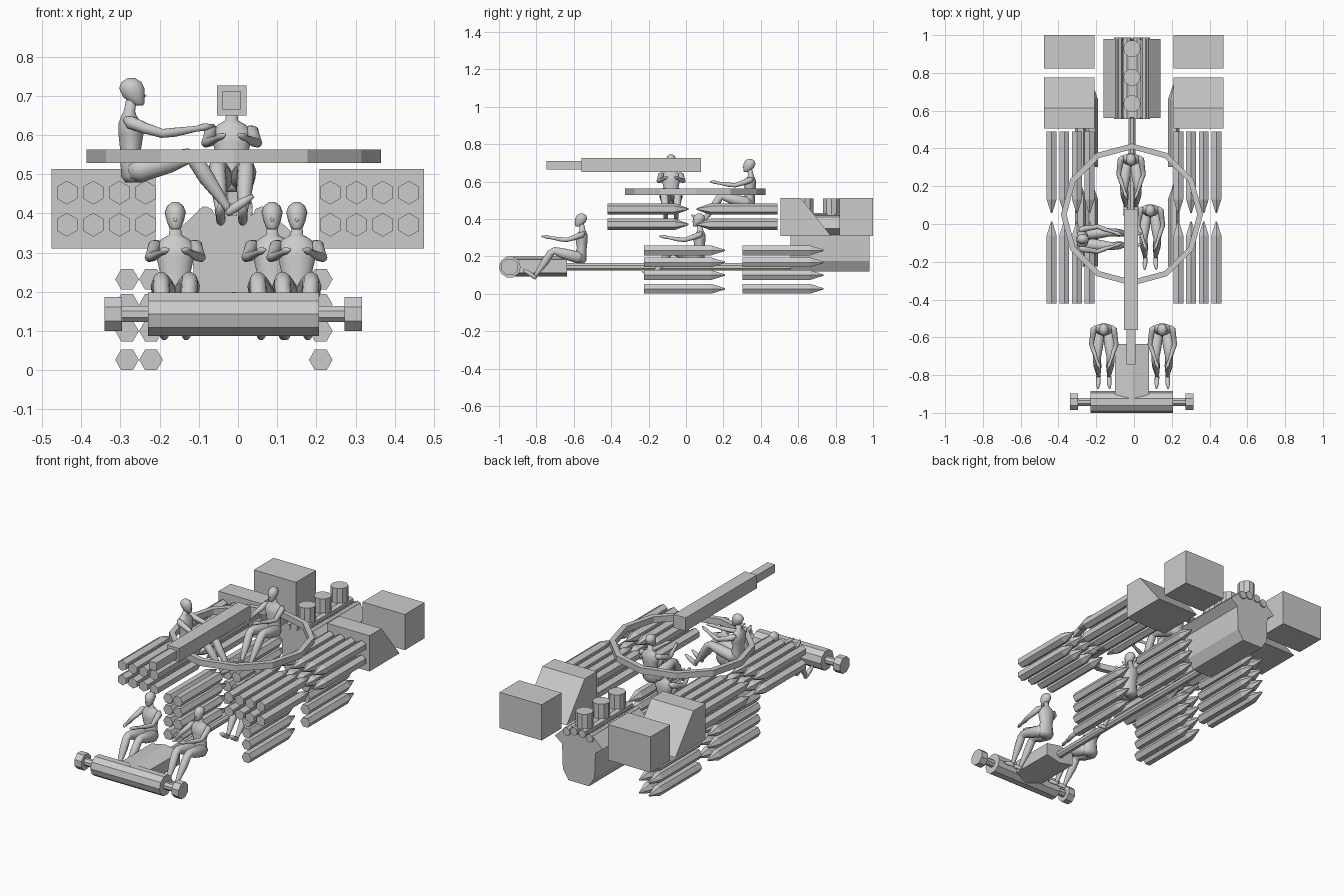
import bpy, bmesh, math
from mathutils import Vector

if "Cube" in bpy.data.objects:
    bpy.data.objects.remove(bpy.data.objects["Cube"])

CX = -0.011  # centre line of the drive train


def loft(bm, rings, closed=False):
    """Skin a list of equal-length rings; cap the ends or close the loop."""
    vs = [[bm.verts.new(p) for p in r] for r in rings]
    n = len(vs[0])
    pairs = list(zip(vs, vs[1:])) + ([(vs[-1], vs[0])] if closed else [])
    for a, b in pairs:
        for i in range(n):
            bm.faces.new((a[i], a[(i + 1) % n], b[(i + 1) % n], b[i]))
    if not closed:
        bm.faces.new(vs[0])
        bm.faces.new(vs[-1])


def finish(name, bm, smooth=False):
    bmesh.ops.recalc_face_normals(bm, faces=bm.faces)
    me = bpy.data.meshes.new(name)
    bm.to_mesh(me)
    bm.free()
    if smooth:
        me.shade_smooth()
    return place(name, me)


def place(name, me, loc=(0, 0, 0), turn=0):
    ob = bpy.data.objects.new(name, me)
    ob.location = loc
    ob.rotation_euler.z = turn
    bpy.context.collection.objects.link(ob)
    return ob


def ngon(u, v, r, n, phase=0.0):
    return [(u + r * math.cos(phase + math.tau * i / n),
             v + r * math.sin(phase + math.tau * i / n)) for i in range(n)]


AXES = {'X': lambda u, v, t: (t, u, v),
        'Y': lambda u, v, t: (u, t, v),
        'Z': lambda u, v, t: (u, v, t)}


def prism(name, profile, axis, a, b):
    bm = bmesh.new()
    loft(bm, [[AXES[axis](u, v, t) for u, v in profile] for t in (a, b)])
    return finish(name, bm)


def rect(u0, u1, v0, v1):
    return [(u0, v0), (u1, v0), (u1, v1), (u0, v1)]


# Gun and turret ring
prism("gun_breech", rect(-0.054, 0.022, 0.65, 0.726), 'Y', -0.56, 0.08)
prism("gun_barrel", rect(-0.039, 0.008, 0.665, 0.711), 'Y', -0.745, -0.56)
bm = bmesh.new()
loft(bm, [[(x, y, z) for x, y in ngon(CX, 0.05, r, 12)]
          for r, z in ((0.376, 0.529), (0.376, 0.563), (0.346, 0.563), (0.346, 0.529))], True)
finish("turret_ring", bm)

# Transmission, final drives and drive shaft
TY, TZ = -0.942, 0.143
prism("transmission", ngon(TY, TZ, 0.058, 10), 'X', -0.229, 0.206)
prism("output_shaft", ngon(TY, TZ, 0.022, 8, math.pi / 8), 'X', -0.32, 0.295)
for side, a, b in (("left", -0.34, -0.296), ("right", 0.272, 0.316)):
    prism("final_drive_" + side, ngon(TY, TZ, 0.047, 8, math.pi / 8), 'X', a, b)
half = [(0.09, 0.112), (0.09, 0.182)]
prism("gearbox", [(CX, 0.092)] + [(CX + x, z) for x, z in half] + [(CX, 0.2)]
      + [(CX - x, z) for x, z in reversed(half)], 'Y', -0.95, -0.635)
prism("drive_shaft", ngon(CX, 0.144, 0.021, 8, math.pi / 8), 'Y', -0.64, 0.57)

# Engine: block with two banks, cam tubes and three filters
half = [(0.065, 0.118), (0.1, 0.175), (0.105, 0.315), (0.15, 0.35), (0.078, 0.418), (0.045, 0.395)]
prism("engine_block", [(CX + x, z) for x, z in half]
      + [(CX - x, z) for x, z in reversed(half)], 'Y', 0.56, 0.98)
prism("engine_deck", rect(CX - 0.048, CX + 0.048, 0.37, 0.425), 'Y', 0.565, 0.975)
for i, (dx, z) in enumerate(((-0.072, 0.395), (-0.026, 0.408), (0.026, 0.408), (0.072, 0.395))):
    prism(f"cam_tube_{i}", ngon(CX + dx, z, 0.023, 8), 'Y', 0.557, 0.988)
for i, y in enumerate((0.637, 0.777, 0.928)):
    prism(f"air_filter_{i}", ngon(CX, y, 0.046, 10), 'Z', 0.42, 0.51)

# Radiators and fan boxes on both sides
for side, a, b in (("left", -0.476, -0.21), ("right", 0.208, 0.474)):
    prism("radiator_" + side, [(0.505, 0.31), (0.775, 0.31), (0.613, 0.513), (0.505, 0.513)], 'X', a, b)
    prism("fan_box_" + side, rect(0.822, 1.0, 0.31, 0.513), 'X', a, b)


def shells(name, xs, zs, y0, direction, phase):
    bm = bmesh.new()
    for x in xs:
        for z in zs:
            loft(bm, [[(u, y0 + direction * t, v) for u, v in ngon(x, z, r, 6, phase)]
                      for r, t in ((0.0302, 0), (0.0302, 0.36), (0.004, 0.433))])
    finish(name, bm)


# Stowed ammunition
for side, s in (("left", -1), ("right", 1)):
    xs = [s * (0.235 + 0.067 * i) for i in range(4)]
    shells("upper_shells_front_" + side, xs, (0.371, 0.453), -0.42, 1, math.pi / 6)
    shells("upper_shells_rear_" + side, xs, (0.371, 0.453), 0.49, -1, math.pi / 6)
for side, xs in (("left", (-0.283, -0.222)), ("right", (0.211,))):
    for pos, y in (("front", -0.225), ("rear", 0.303)):
        shells(f"lower_shells_{pos}_{side}", xs, (0.0265, 0.1, 0.168, 0.232), y, 1, 0)


def limb(bm, pts, n=10):
    """Round tube through (x, forward, height, radius) points."""
    ps = [Vector((x, -f, h)) for x, f, h, r in pts]
    rings = []
    for i, p in enumerate(ps):
        t = ps[min(i + 1, len(ps) - 1)] - ps[max(i - 1, 0)]
        q = t.to_track_quat('Z', 'Y')
        rings.append([p + q @ Vector((u, v, 0)) for u, v in ngon(0, 0, pts[i][3], n)])
    loft(bm, rings)


def stack(bm, secs, n=14):
    """Body of horizontal ellipses given as (forward, height, half width, half depth)."""
    loft(bm, [[(rx * u, -f + ry * v, h) for u, v in ngon(0, 0, 1, n)] for f, h, rx, ry in secs])


# Seated crew figure
bm = bmesh.new()
stack(bm, [(0, 0, 0.032, 0.022), (0, 0.015, 0.046, 0.033), (-0.002, 0.045, 0.045, 0.032),
           (-0.008, 0.082, 0.038, 0.027), (-0.007, 0.125, 0.048, 0.033), (-0.01, 0.152, 0.052, 0.029),
           (-0.012, 0.172, 0.034, 0.019), (-0.011, 0.182, 0.016, 0.015), (-0.006, 0.21, 0.014, 0.014)])
stack(bm, [(0.014, 0.196, 0.009, 0.01), (0.01, 0.202, 0.016, 0.018), (0.0, 0.218, 0.022, 0.028),
           (-0.005, 0.24, 0.027, 0.033), (-0.006, 0.256, 0.021, 0.026), (-0.006, 0.266, 0.008, 0.01)])
limb(bm, [(0, 0.02, 0.234, 0.003), (0, 0.029, 0.221, 0.005), (0, 0.02, 0.214, 0.003)], 6)
for s in (-1, 1):
    limb(bm, [(s * x, f, h, r) for x, f, h, r in (
        (0.044, -0.022, 0.163, 0.008), (0.053, -0.008, 0.153, 0.017), (0.059, 0.03, 0.138, 0.0145),
        (0.066, 0.073, 0.125, 0.012), (0.054, 0.105, 0.128, 0.012), (0.036, 0.16, 0.137, 0.0075),
        (0.029, 0.18, 0.141, 0.01), (0.018, 0.205, 0.145, 0.004))])
    limb(bm, [(s * x, f, h, r) for x, f, h, r in (
        (0.024, -0.01, 0.028, 0.024), (0.027, 0.015, 0.032, 0.033), (0.034, 0.09, 0.052, 0.029),
        (0.036, 0.14, 0.067, 0.021), (0.036, 0.158, 0.055, 0.021), (0.033, 0.187, 0.01, 0.021),
        (0.028, 0.235, -0.058, 0.011), (0.028, 0.243, -0.075, 0.009))])
    limb(bm, [(s * x, f, h, r) for x, f, h, r in (
        (0.028, 0.236, -0.082, 0.007), (0.028, 0.243, -0.074, 0.012),
        (0.029, 0.28, -0.05, 0.012), (0.031, 0.305, -0.034, 0.005))])
crew = finish("driver", bm, True)
crew.location = (-0.16, -0.565, 0.163)
for name, loc, turn in (("radio_operator", (0.15, -0.565, 0.163), 0),
                        ("hull_gunner", (0.087, 0.065, 0.163), 0),
                        ("commander", (-0.016, 0.335, 0.455), 0),
                        ("loader", (-0.266, -0.08, 0.479), math.pi / 2)):
    place(name, crew.data, loc, turn)
